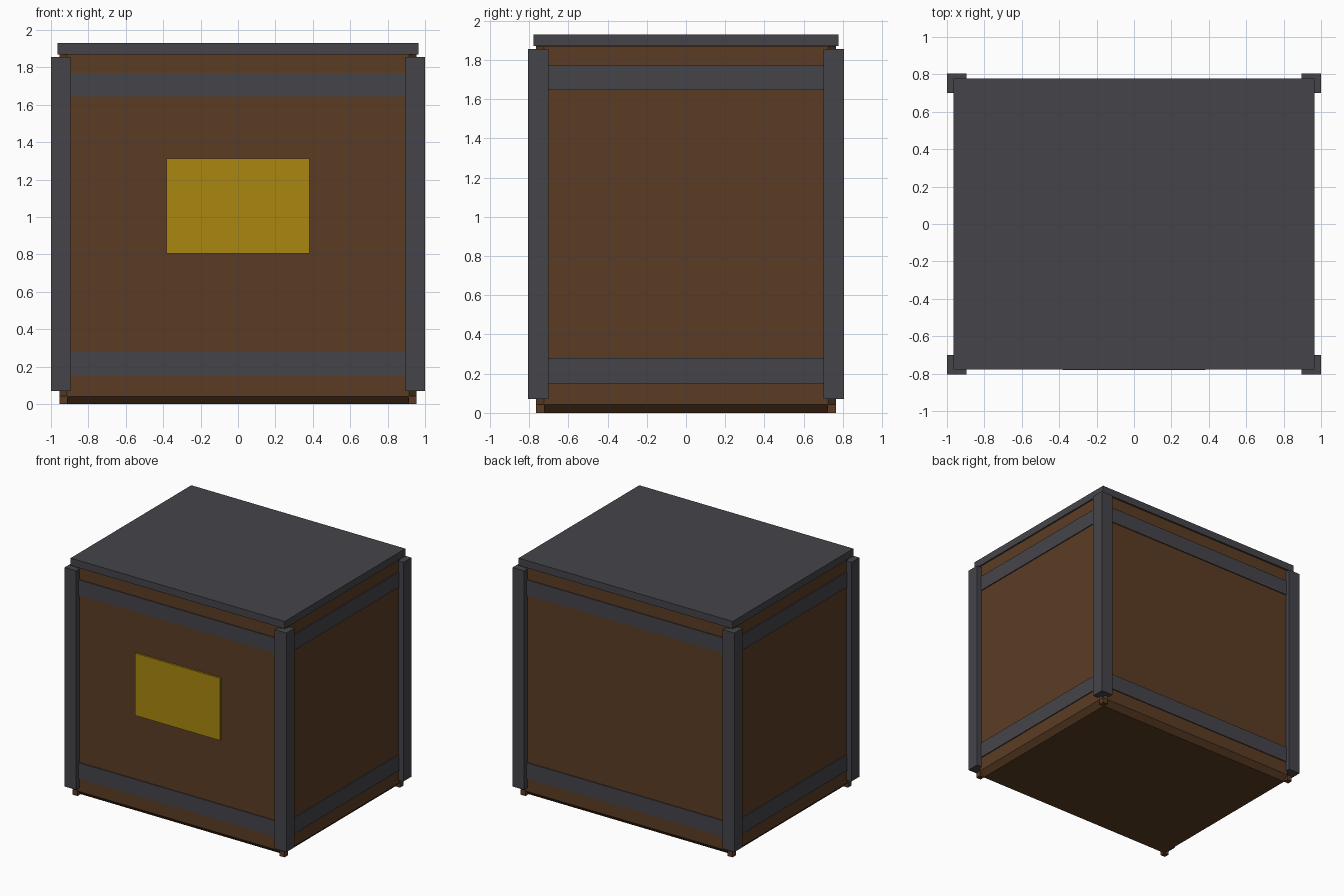
import bpy, bmesh

if "Cube" in bpy.data.objects:
    bpy.data.objects.remove(bpy.data.objects["Cube"])


def material(name, rgb):
    m = bpy.data.materials.new(name)
    m.diffuse_color = (*rgb, 1.0)
    m.use_nodes = True
    m.node_tree.nodes["Principled BSDF"].inputs["Base Color"].default_value = m.diffuse_color
    return m


WOOD = material("brown wood", (0.105, 0.046, 0.0175))
METAL = material("dark grey metal", (0.060, 0.058, 0.067))
YELLOW = material("yellow label", (0.40, 0.245, 0.005))


def box(name, lo, hi, mat, bevel=0.0):
    """Box between two corners, optionally with chamfered edges."""
    bm = bmesh.new()
    bmesh.ops.create_cube(bm, size=1)
    for v in bm.verts:
        v.co = [lo[i] + (v.co[i] + 0.5) * (hi[i] - lo[i]) for i in range(3)]
    if bevel:
        bmesh.ops.bevel(bm, geom=bm.edges[:], offset=bevel, segments=1,
                        affect='EDGES', profile=0.5)
    bmesh.ops.recalc_face_normals(bm, faces=bm.faces[:])
    me = bpy.data.meshes.new(name)
    bm.to_mesh(me)
    bm.free()
    me.materials.append(mat)
    ob = bpy.data.objects.new(name, me)
    bpy.context.collection.objects.link(ob)
    return ob


def corner_box(name, sx, sy, x, y, z, mat):
    """Box in one corner; x, y, z are (inner, outer) ranges."""
    xs = sorted(sx * v for v in x)
    ys = sorted(sy * v for v in y)
    return box(name, (xs[0], ys[0], z[0]), (xs[1], ys[1], z[1]), mat)


# Chamfered wooden body and overhanging lid
box("crate_body", (-0.955, -0.765, 0), (0.955, 0.765, 1.91), WOOD, 0.042)
box("lid", (-0.965, -0.777, 1.87), (0.965, 0.777, 1.93), METAL)

# Corner posts and the small wooden feet below them
for sx, side in ((-1, "left"), (1, "right")):
    for sy, end in ((-1, "front"), (1, "back")):
        corner_box(f"post_{end}_{side}", sx, sy, (0.895, 1.0), (0.70, 0.805),
                   (0.07, 1.855), METAL)
        corner_box(f"foot_{end}_{side}", sx, sy, (0.912, 0.955),
                   (0.722, 0.765), (0.0, 0.043), WOOD)

# Horizontal bands on all four sides
for level, z0, z1 in (("lower", 0.15, 0.28), ("upper", 1.645, 1.77)):
    for s, side in ((-1, "front"), (1, "back")):
        y = sorted((s * 0.75, s * 0.773))
        box(f"{level}_band_{side}", (-0.9, y[0], z0), (0.9, y[1], z1), METAL)
    for s, side in ((-1, "left"), (1, "right")):
        x = sorted((s * 0.94, s * 0.963))
        box(f"{level}_band_{side}", (x[0], -0.71, z0), (x[1], 0.71, z1), METAL)

# Yellow plate on the front
box("front_label", (-0.383, -0.78, 0.805), (0.383, -0.7605, 1.312), YELLOW)
